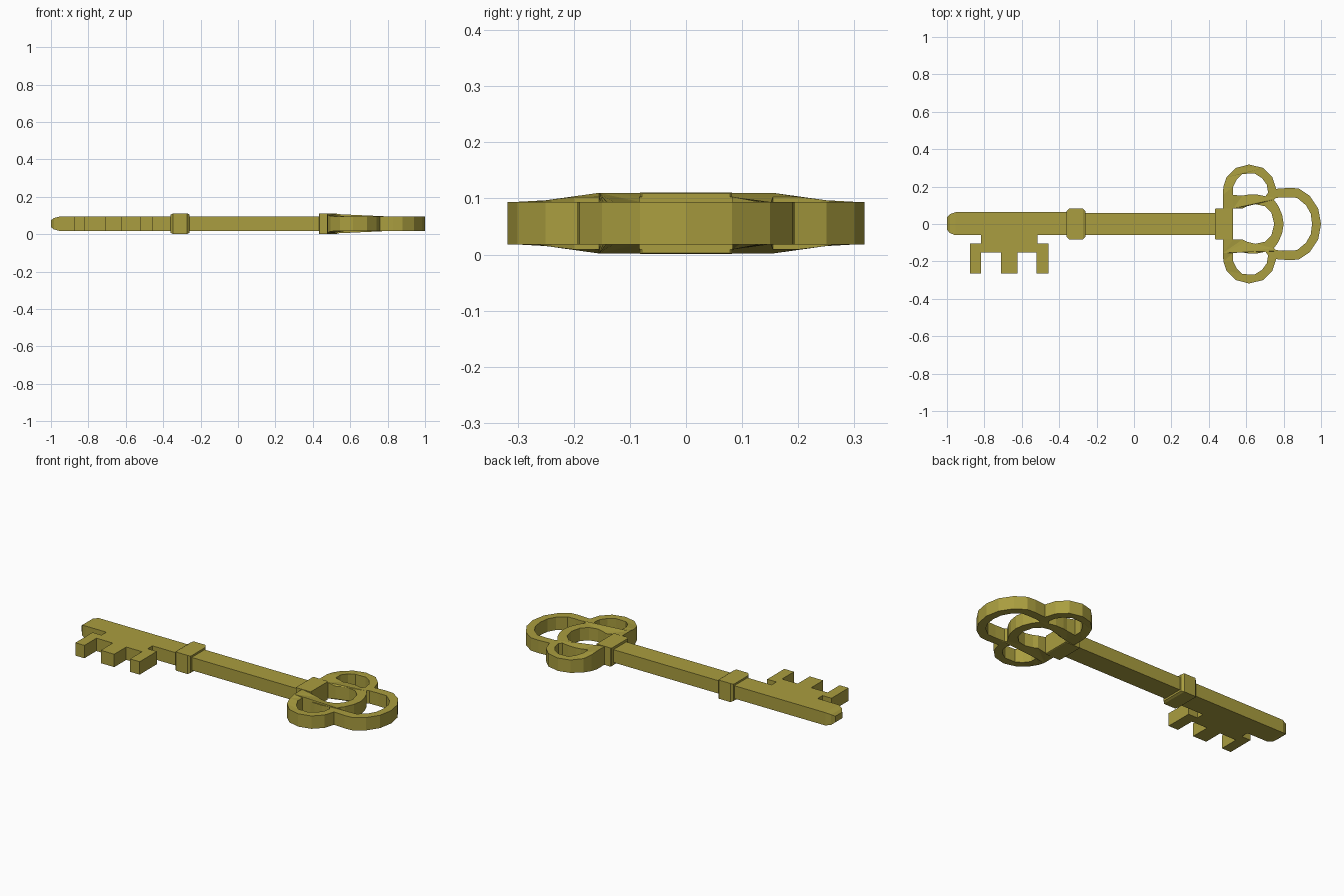
import bpy, bmesh
from mathutils import Vector

if "Cube" in bpy.data.objects:
    bpy.data.objects.remove(bpy.data.objects["Cube"])

ZC, HALF, THICK = 0.056, 0.038, 0.055   # mid height, body and collar half thickness

mat = bpy.data.materials.new("old_brass")
mat.diffuse_color = (0.40, 0.34, 0.05, 1)
mat.use_nodes = True
mat.node_tree.nodes["Principled BSDF"].inputs["Base Color"].default_value = mat.diffuse_color


def add_object(name, bm):
    bmesh.ops.recalc_face_normals(bm, faces=bm.faces)
    me = bpy.data.meshes.new(name)
    bm.to_mesh(me)
    bm.free()
    me.materials.append(mat)
    ob = bpy.data.objects.new(name, me)
    bpy.context.collection.objects.link(ob)
    return ob


def bar(name, sections):
    """Square bar along x; sections are (x, y_min, y_max, z_half)."""
    bm = bmesh.new()
    rings = []
    for x, y0, y1, h in sections:
        rings.append([bm.verts.new((x, y, ZC + z))
                      for y, z in ((y0, -h), (y1, -h), (y1, h), (y0, h))])
    for a, b in zip(rings, rings[1:]):
        for i in range(4):
            j = (i + 1) % 4
            bm.faces.new((a[i], a[j], b[j], b[i]))
    bm.faces.new(rings[0])
    bm.faces.new(rings[-1])
    return add_object(name, bm)


def plate(name, loops, half_at):
    """Flat plate from outlines (holes included), with variable half thickness."""
    cu = bpy.data.curves.new(name, 'CURVE')
    cu.dimensions = '2D'
    cu.fill_mode = 'BOTH'
    cu.extrude = HALF
    for pts in loops:
        sp = cu.splines.new('POLY')
        sp.points.add(len(pts) - 1)
        for p, (x, y) in zip(sp.points, pts):
            p.co = (x, y, 0, 1)
        sp.use_cyclic_u = True
    tmp = bpy.data.objects.new(name + "_outline", cu)
    bpy.context.collection.objects.link(tmp)
    dg = bpy.context.evaluated_depsgraph_get()
    me = bpy.data.meshes.new_from_object(tmp.evaluated_get(dg))
    bpy.data.objects.remove(tmp)
    bm = bmesh.new()
    bm.from_mesh(me)
    bmesh.ops.remove_doubles(bm, verts=bm.verts, dist=1e-4)
    for v in bm.verts:
        h = half_at(v.co.x, abs(v.co.y))
        v.co.z = ZC + (h if v.co.z > 0 else -h)
    for f in bm.faces:
        f.smooth = False
    return add_object(name, bm)


def flip(pts):
    return [(x, -y) for x, y in reversed(pts)]


def mirrored(pts):
    """Close a half outline across y = 0 without doubling centre points."""
    return pts + [(x, y) for x, y in flip(pts) if abs(y) > 1e-6]


# Shaft, with a tapered tip at the bit end
bar("shaft_tip_section", [(-1.0, -0.03, 0.035, 0.018), (-0.985, -0.048, 0.052, 0.030),
                          (-0.955, -0.06, 0.063, HALF), (-0.34, -0.06, 0.063, HALF)])
bar("shaft", [(-0.28, -0.06, 0.06, HALF), (0.45, -0.06, 0.06, HALF)])

# Collars with chamfered ends
for name, x0, x1, c in (("middle_collar", -0.36, -0.26, 0.012),
                        ("bow_collar", 0.432, 0.53, 0.004)):
    bar(name, [(x0, -0.082 + c, 0.082 - c, THICK - c / 2), (x0 + c, -0.082, 0.082, THICK),
               (x1 - c, -0.082, 0.082, THICK), (x1, -0.082 + c, 0.082 - c, THICK - c / 2)])

# Bit: neck, crossbar and three teeth
bit = [(-0.818, -0.05), (-0.818, -0.105), (-0.877, -0.105), (-0.877, -0.265),
       (-0.818, -0.265), (-0.818, -0.153), (-0.711, -0.153), (-0.711, -0.265),
       (-0.623, -0.265), (-0.623, -0.153), (-0.52, -0.153), (-0.52, -0.265),
       (-0.457, -0.265), (-0.457, -0.105), (-0.517, -0.105), (-0.517, -0.05)]
plate("bit", [bit], lambda x, y: HALF)

# Bow: three-lobed outline with lobe, crescent and centre openings
outer = [(0.475, 0), (0.475, 0.155), (0.478, 0.20), (0.495, 0.25), (0.545, 0.30),
         (0.615, 0.318), (0.69, 0.30), (0.74, 0.25), (0.76, 0.188), (0.83, 0.193),
         (0.88, 0.19), (0.94, 0.15), (0.985, 0.082), (1.0, 0)]
lobe = [(0.53, 0.155), (0.53, 0.20), (0.55, 0.24), (0.58, 0.268), (0.645, 0.27),
        (0.685, 0.245), (0.71, 0.21), (0.717, 0.168), (0.703, 0.148), (0.66, 0.157),
        (0.61, 0.157), (0.58, 0.152)]
crescent = [(0.80, 0), (0.792, 0.05), (0.77, 0.10), (0.747, 0.13), (0.76, 0.14),
            (0.82, 0.142), (0.872, 0.14), (0.92, 0.10), (0.945, 0.055), (0.952, 0)]
centre = [(0.53, 0.083), (0.58, 0.083), (0.605, 0.095), (0.65, 0.106), (0.70, 0.095),
          (0.735, 0.06), (0.75, 0)]


def bow_half(x, y):
    """The bow swells to collar thickness where it joins the shaft."""
    fx = min(1, max(0, (0.58 - x) / 0.09))
    fy = min(1, max(0, (0.27 - y) / 0.115))
    return HALF + (0.054 - HALF) * min(fx, fy)


plate("bow", [mirrored(outer), lobe, flip(lobe), mirrored(crescent), mirrored(centre)], bow_half)
